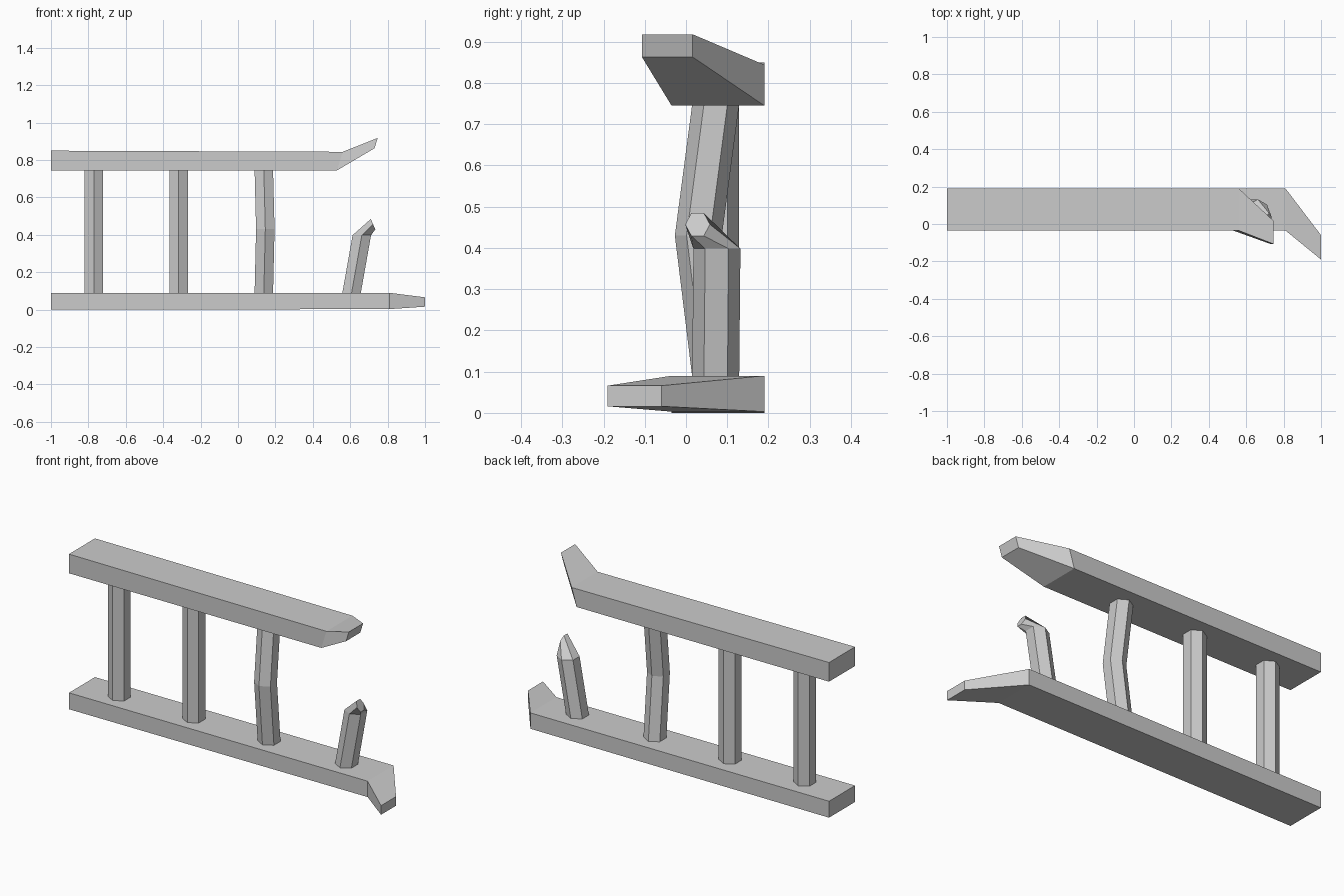
import bpy
import bmesh
from math import cos, sin, pi

if "Cube" in bpy.data.objects:
    bpy.data.objects.remove(bpy.data.objects["Cube"])


def loft(name, rings):
    """Skin a row of matching cross-sections and cap both ends."""
    bm = bmesh.new()
    loops = [[bm.verts.new(p) for p in ring] for ring in rings]
    n = len(loops[0])
    for a, b in zip(loops, loops[1:]):
        for i in range(n):
            j = (i + 1) % n
            bm.faces.new((a[i], a[j], b[j], b[i]))
    bm.faces.new(loops[0])
    bm.faces.new(loops[-1])
    bmesh.ops.recalc_face_normals(bm, faces=bm.faces)
    mesh = bpy.data.meshes.new(name)
    bm.to_mesh(mesh)
    bm.free()
    obj = bpy.data.objects.new(name, mesh)
    bpy.context.collection.objects.link(obj)
    return obj


def section(x_low, x_high, y0, y1, z0, z1):
    """Rail cross-section, with separate x for its lower and upper edge."""
    return [(x_low, y0, z0), (x_low, y1, z0), (x_high, y1, z1), (x_high, y0, z1)]


def hexagon(cx, cy, cz, r=0.057, tilt=0.0, rx=None):
    """Six-sided ring with points along y; tilt drops the +x side."""
    rx = r if rx is None else rx
    pts = []
    for i in range(6):
        a = pi / 2 + i * pi / 3
        u = cos(a)
        pts.append((cx + rx * u, cy + r * sin(a), cz - tilt * u))
    return pts


Y0, Y1, PY = -0.035, 0.19, 0.072
LOW, HIGH = 0.088, 0.748

# Rails with broken, twisted right ends
loft("bottom_rail", [section(-1, -1, Y0, Y1, 0, 0.09),
                     section(0.81, 0.81, Y0, Y1, 0.003, 0.09),
                     section(1, 1, -0.19, -0.06, 0.016, 0.066)])
loft("top_rail", [section(-1, -1, Y0, Y1, 0.745, 0.85),
                  section(0.53, 0.56, Y0, Y1, 0.745, 0.844),
                  section(0.73, 0.747, -0.107, 0.016, 0.863, 0.918)])

# Straight posts
for k, x in enumerate((-0.77, -0.318)):
    loft(f"straight_post_{k + 1}", [hexagon(x, PY, LOW), hexagon(x, PY, HIGH)])

# Buckled post
loft("bent_post", [hexagon(0.138, PY, LOW), hexagon(0.146, 0.03, 0.43),
                   hexagon(0.138, PY, HIGH)])

# Snapped post with folded tip
loft("broken_post", [hexagon(0.607, PY, LOW), hexagon(0.662, PY + 0.003, 0.398),
                     hexagon(0.722, 0.028, 0.457, 0.03, 0.032, 0.014)])
